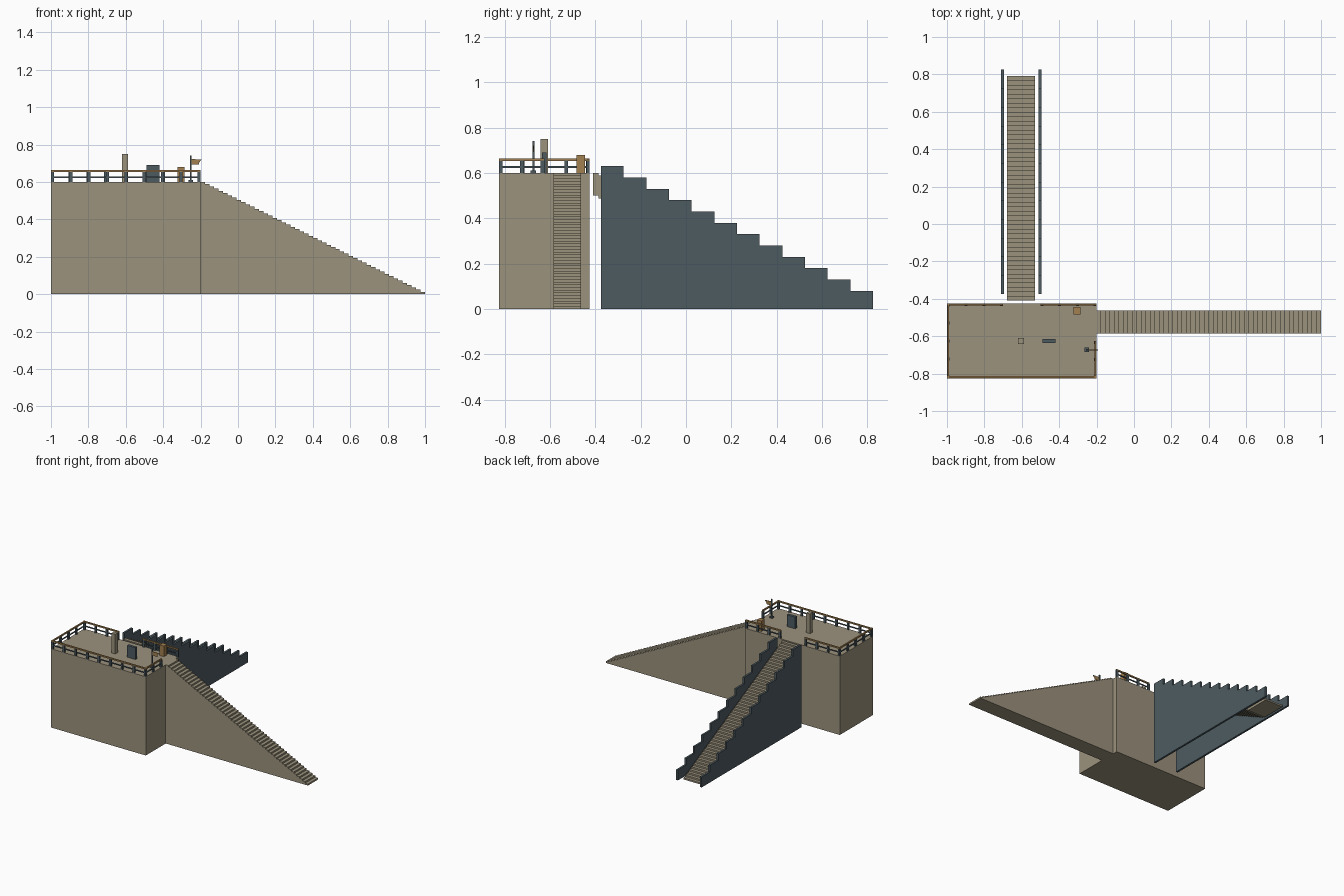
import bpy, bmesh

if "Cube" in bpy.data.objects:
    bpy.data.objects.remove(bpy.data.objects["Cube"])


def material(name, rgb):
    m = bpy.data.materials.new(name)
    m.diffuse_color = (*rgb, 1)
    m.use_nodes = True
    m.node_tree.nodes["Principled BSDF"].inputs["Base Color"].default_value = m.diffuse_color
    return m


STONE = material("sandstone", (0.33, 0.287, 0.205))
SLATE = material("slate", (0.074, 0.105, 0.12))
WOOD = material("wood", (0.36, 0.215, 0.08))


def finish(name, bm, mat):
    bmesh.ops.recalc_face_normals(bm, faces=bm.faces)
    mesh = bpy.data.meshes.new(name)
    bm.to_mesh(mesh)
    bm.free()
    mesh.materials.append(mat)
    obj = bpy.data.objects.new(name, mesh)
    bpy.context.collection.objects.link(obj)
    return obj


def box(name, x, y, z, mat):
    """Box from (min, max) pairs."""
    bm = bmesh.new()
    bmesh.ops.create_cube(bm, size=1)
    for v in bm.verts:
        v.co = [r[0] if c < 0 else r[1] for c, r in zip(v.co, (x, y, z))]
    return finish(name, bm, mat)


def extrude(name, profile, axis, lo, hi, mat):
    """Prism from a (horizontal, z) profile, swept along x (0) or y (1)."""
    bm = bmesh.new()
    place = (lambda a, z: (lo, a, z)) if axis == 0 else (lambda a, z: (a, lo, z))
    face = bm.faces.new([bm.verts.new(place(a, z)) for a, z in profile])
    ext = bmesh.ops.extrude_face_region(bm, geom=[face])
    for v in ext["geom"]:
        if isinstance(v, bmesh.types.BMVert):
            v.co[axis] = hi
    return finish(name, bm, mat)


def steps(start, run, top, rise, count):
    """Descending stair outline, from the high end to the low end."""
    pts = []
    for i in range(count):
        z = top - i * rise
        pts += [(start + i * run, z), (start + (i + 1) * run, z)]
    return pts


# Platform block
X0, X1, Y0, Y1, H = -1.0, -0.2, -0.825, -0.425, 0.6
box("platform", (X0, X1), (Y0, Y1), (0, H), STONE)

# Solid staircase on the right
N, RUN, RISE = 50, 0.024, 0.012
extrude("side_stairs", steps(X1, RUN, H, RISE, N) + [(1.0, 0), (X1, 0)],
        1, -0.585, -0.463, STONE)

# Rear staircase: thin stepped slab resting on the ground at its foot
top = steps(-0.41, RUN, H, RISE, N)
under = [(a, max(0, z - 0.1)) for a, z in top]
under = [p for i, p in enumerate(under)
         if p[1] > 0 or under[i - 1][1] > 0 or i == len(under) - 1]
extrude("rear_stairs", top + under[::-1], 0, -0.68, -0.53, STONE)

# Stepped walls either side of the rear stairs
for side, x in (("left", -0.71), ("right", -0.51)):
    outline = steps(-0.375, 0.1, 0.63, 0.05, 12) + [(0.825, 0), (-0.375, 0)]
    extrude(side + "_stair_wall", outline, 0, x, x + 0.015, SLATE)


# Railings: slate posts and middle rail, wooden handrail
def railing(name, axis, at, lo, hi):
    def part(label, along, half, z, mat):
        across = (at - half, at + half)
        x, y = (along, across) if axis == 0 else (across, along)
        box(name + label, x, y, z, mat)
    part("_handrail", (lo, hi), 0.005, (H + 0.053, H + 0.063), WOOD)
    part("_middle_rail", (lo, hi), 0.003, (H + 0.022, H + 0.03), SLATE)
    count = round((hi - lo) / 0.1)
    for i in range(count + 1):
        c = lo + 0.008 + (hi - lo - 0.016) * i / count
        part("_post", (c - 0.008, c + 0.008), 0.006, (H, H + 0.054), SLATE)


railing("front_railing", 0, Y0 + 0.007, X0, X1)
railing("left_railing", 1, X0 + 0.007, Y0, Y1)
railing("right_railing", 1, X1 - 0.007, Y0, -0.625)
railing("rear_left_railing", 0, Y1 - 0.007, X0, -0.7)
railing("rear_right_railing", 0, Y1 - 0.007, -0.5, X1)

# Objects on the platform
box("pillar", (-0.62, -0.587), (-0.641, -0.609), (H, 0.75), STONE)
box("slab", (-0.49, -0.42), (-0.635, -0.615), (H, 0.69), SLATE)
box("crate", (-0.324, -0.286), (-0.484, -0.445), (H, 0.68), WOOD)

# Flag on a pole
FX, FY = -0.252, -0.673
box("flag_base", (FX - 0.012, FX + 0.012), (FY - 0.012, FY + 0.012), (H, 0.61), SLATE)
box("flag_pole", (FX - 0.004, FX + 0.004), (FY - 0.004, FY + 0.004), (H, 0.742), SLATE)
extrude("flag", [(FX, 0.722), (-0.193, 0.72), (-0.207, 0.705), (-0.209, 0.692), (FX, 0.692)],
        1, FY - 0.002, FY + 0.002, WOOD)
